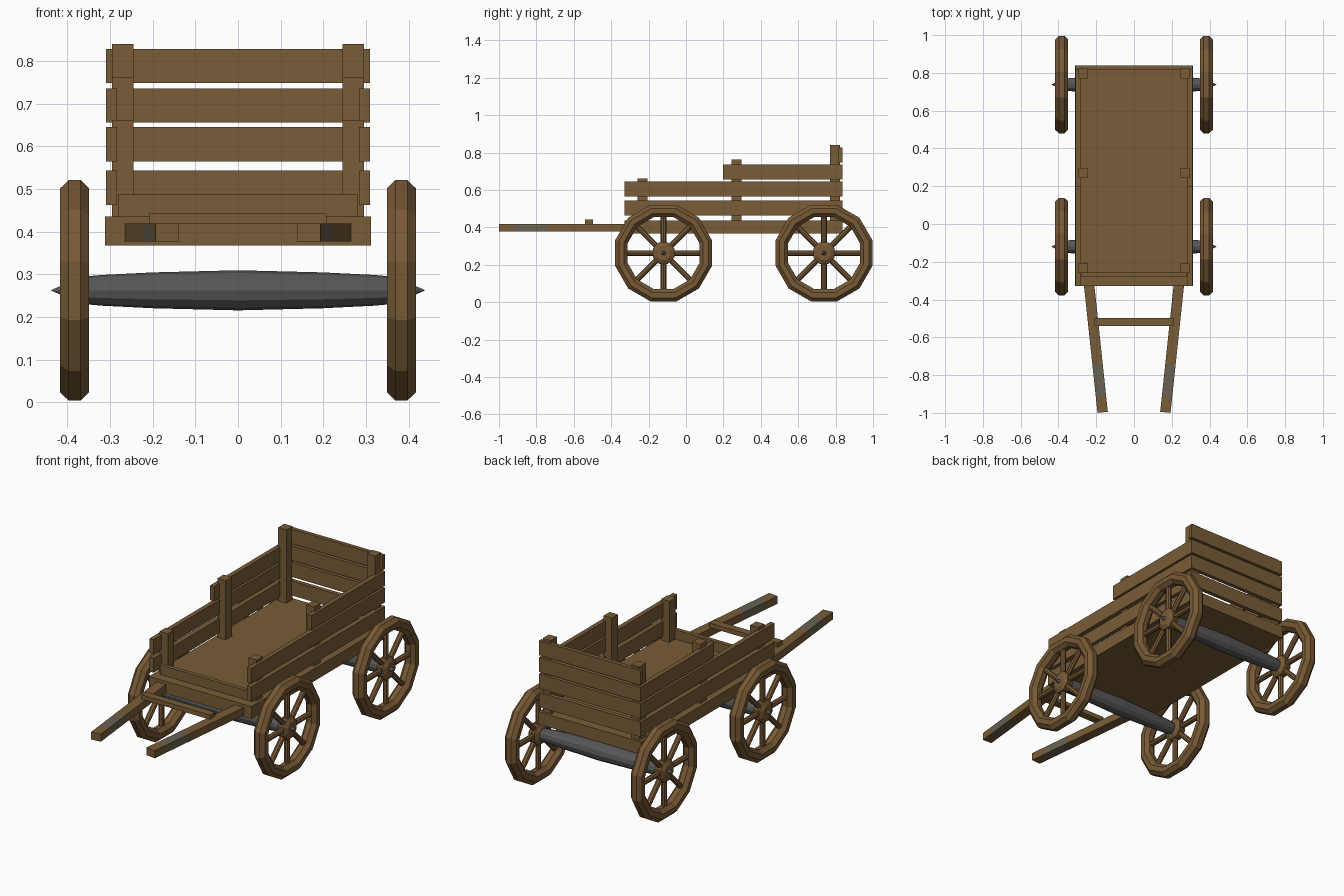
import bpy, bmesh, math
from mathutils import Vector, Matrix

if "Cube" in bpy.data.objects:
    bpy.data.objects.remove(bpy.data.objects["Cube"])


def material(name, rgb):
    m = bpy.data.materials.new(name)
    m.diffuse_color = (*rgb, 1)
    m.use_nodes = True
    m.node_tree.nodes["Principled BSDF"].inputs["Base Color"].default_value = m.diffuse_color
    return m


WOOD = material("plank brown", (0.190, 0.109, 0.038))
WHEEL = material("wheel brown", (0.185, 0.100, 0.036))
IRON = material("axle grey", (0.095, 0.094, 0.097))
BAND = material("shaft band grey", (0.140, 0.122, 0.083))


def finish(bm, name, *mats):
    bmesh.ops.recalc_face_normals(bm, faces=bm.faces)
    me = bpy.data.meshes.new(name)
    bm.to_mesh(me)
    bm.free()
    for m in mats:
        me.materials.append(m)
    ob = bpy.data.objects.new(name, me)
    bpy.context.collection.objects.link(ob)
    return ob


def box(name, x, y, z, mat=WOOD):
    bm = bmesh.new()
    bmesh.ops.create_cube(bm, size=1)
    for v in bm.verts:
        v.co = Vector([(a + b) / 2 + c * (b - a) for c, (a, b) in zip(v.co, (x, y, z))])
    return finish(bm, name, mat)


def lathe_x(bm, profile, sides, centre, phase=0.0, closed=False):
    """Spin (x, radius) points round the x axis."""
    rings = []
    for px, r in profile:
        ring = []
        for i in range(sides):
            a = 2 * math.pi * i / sides + phase
            ring.append(bm.verts.new(Vector(centre) + Vector((px, r * math.cos(a), r * math.sin(a)))))
        rings.append(ring)
    pairs = list(zip(rings, rings[1:]))
    if closed:
        pairs.append((rings[-1], rings[0]))
    else:
        bm.faces.new(rings[0])
        bm.faces.new(rings[-1])
    for a, b in pairs:
        for i in range(sides):
            j = (i + 1) % sides
            bm.faces.new((a[i], a[j], b[j], b[i]))


# Bed
box("bed_floor", (-0.312, 0.312), (-0.328, 0.838), (0.368, 0.436))
box("front_board", (-0.28, 0.28), (-0.278, -0.255), (0.43, 0.488))

# Slats: rows shared by the sides and the back
rows = [(0.463, 0.543), (0.565, 0.645), (0.656, 0.736), (0.748, 0.828)]
for k, z in enumerate(rows):
    box(f"back_slat_{k + 1}", (-0.309, 0.309), (0.815, 0.838), z)
for side, s in (("left", -1), ("right", 1)):
    for k, start in enumerate((-0.328, -0.328, 0.197)):
        box(f"{side}_slat_{k + 1}", sorted((s * 0.284, s * 0.309)), (start, 0.832), rows[k])
    for label, y, top in (("front", -0.26, 0.662), ("middle", 0.243, 0.762), ("back", 0.771, 0.84)):
        box(f"{side}_{label}_post", sorted((s * 0.245, s * 0.295)), (y, y + 0.053), (0.41, top))

    # Pull shaft: angled beam with a grey grip band
    bm = bmesh.new()
    p0, p1 = Vector((s * 0.24, -0.30, 0)), Vector((s * 0.166, -0.997, 0))
    d = (p1 - p0).normalized()
    n = Vector((-d.y, d.x, 0)) * 0.0275
    stations = [0, 0.64, 0.88, 1]
    rings = []
    for t in stations:
        c = p0.lerp(p1, t)
        rings.append([bm.verts.new(c + n * a + Vector((0, 0, z)))
                      for a, z in ((-1, 0.377), (1, 0.377), (1, 0.419), (-1, 0.419))])
    bm.faces.new(rings[0])
    bm.faces.new(rings[-1])
    for k in range(3):
        for i in range(4):
            j = (i + 1) % 4
            f = bm.faces.new((rings[k][i], rings[k][j], rings[k + 1][j], rings[k + 1][i]))
            f.material_index = 1 if k == 1 else 0
    finish(bm, f"{side}_pull_shaft", WOOD, BAND)

box("shaft_crossbar", (-0.208, 0.208), (-0.54, -0.498), (0.418, 0.443))

# Axles and wheels
HZ = 0.2625
half = [(0.437, 0.001), (0.412, 0.012), (0.40, 0.022), (0.352, 0.033),
        (0.32, 0.036), (0.2, 0.042)]
axle_profile = [(-x, r) for x, r in half] + [(0, 0.047)] + half[::-1]
for label, y in (("front", -0.12), ("back", 0.738)):
    bm = bmesh.new()
    lathe_x(bm, axle_profile, 12, (0, y, HZ))
    finish(bm, f"{label}_axle", IRON)

    for side, s in (("left", -1), ("right", 1)):
        c = (s * 0.383, y, HZ)
        # Rim: octagonal section, twelve sided ring
        bm = bmesh.new()
        sec = []
        for k in range(8):
            a = math.pi * (k + 0.5) / 4
            sec.append((0.0368 * math.cos(a), 0.2335 + 0.0368 * math.sin(a)))
        lathe_x(bm, sec, 12, c, math.pi / 12, closed=True)
        finish(bm, f"{label}_{side}_wheel_rim", WHEEL)
        # Hub
        bm = bmesh.new()
        lathe_x(bm, [(-0.03, 0.04), (-0.018, 0.062), (0.018, 0.062), (0.03, 0.04)], 8, c, math.pi / 8)
        finish(bm, f"{label}_{side}_wheel_hub", WHEEL)
        # Eight spokes
        bm = bmesh.new()
        for k in range(8):
            m = (Matrix.Translation(c) @ Matrix.Rotation(k * math.pi / 4, 4, 'X')
                 @ Matrix.Translation((0, 0, 0.13)))
            bmesh.ops.create_cone(bm, cap_ends=True, segments=8, radius1=0.015, radius2=0.015,
                                  depth=0.17, matrix=m)
        finish(bm, f"{label}_{side}_wheel_spokes", WHEEL)
